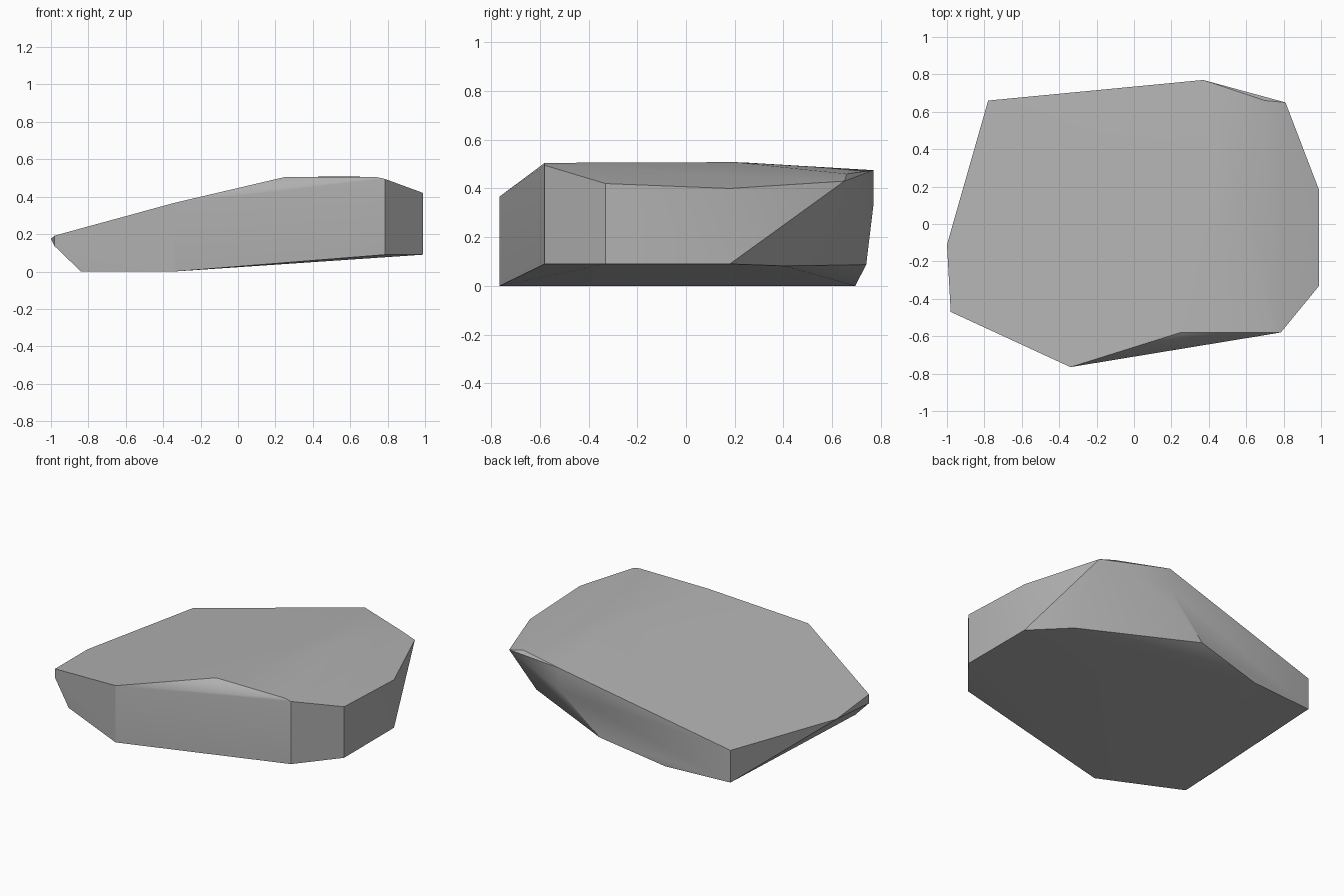
import bpy
import bmesh
import math

# Remove the default cube only
default_cube = bpy.data.objects.get("Cube")
if default_cube:
    bpy.data.objects.remove(default_cube, do_unlink=True)


def make_material(name, colour):
    material = bpy.data.materials.new(name)
    material.use_nodes = True
    material.diffuse_color = colour
    shader = next(n for n in material.node_tree.nodes if n.type == "BSDF_PRINCIPLED")
    shader.inputs["Base Color"].default_value = colour
    shader.inputs["Roughness"].default_value = 0.9
    return material


def add_column(bm, x, y, *heights):
    """Add corner points stacked above one plan position."""
    for z in heights:
        bm.verts.new((x, y, z))


bm = bmesh.new()

# Rim corners: plan position, then the heights of the cut stone edge
rim = [
    (-0.34, -0.765, 0, 0.367),
    (0.785, -0.58, 0.09, 0.495),
    (0.99, -0.33, 0.09, 0.42),
    (0.99, 0.18, 0.09, 0.40),
    (0.81, 0.65, 0.43),
    (0.37, 0.77, 0.335, 0.475),
    (-0.78, 0.66, 0, 0.208),
    (-1, -0.11, 0.175),
    (-0.98, -0.47, 0.135, 0.192),
]

# Points of the raised crown
crown = [
    (0.25, -0.58, 0.505),
    (0.74, -0.58, 0.505),
    (0.58, 0.2, 0.508),
    (0.41, 0.25, 0.506),
    (0.7, 0.66, 0.46),
]

# Points of the undercut base
base = [
    (-0.84, -0.53, 0),
    (-0.34, 0.695, 0),
    (0.1, 0.74, 0.087),
    (0.79, 0.4, 0.082),
]

for corner in rim + crown + base:
    add_column(bm, *corner)

# Wrap the corners into a faceted boulder and merge coplanar facets
hull = bmesh.ops.convex_hull(bm, input=bm.verts[:])
unused = {v for v in hull["geom_interior"] + hull["geom_unused"]
          if isinstance(v, bmesh.types.BMVert)}
bmesh.ops.delete(bm, geom=list(unused), context="VERTS")
bmesh.ops.dissolve_limit(bm, angle_limit=math.radians(1),
                         verts=bm.verts[:], edges=bm.edges[:])
bmesh.ops.recalc_face_normals(bm, faces=bm.faces[:])

mesh = bpy.data.meshes.new("flat_rock")
bm.to_mesh(mesh)
bm.free()

# Stone object with soft shading across shallow creases
rock = bpy.data.objects.new("flat_rock", mesh)
bpy.context.collection.objects.link(rock)
mesh.materials.append(make_material("stone_grey", (0.45, 0.45, 0.45, 1)))
bpy.ops.object.select_all(action="DESELECT")
rock.select_set(True)
bpy.context.view_layer.objects.active = rock
bpy.ops.object.shade_smooth_by_angle(angle=math.radians(30))
